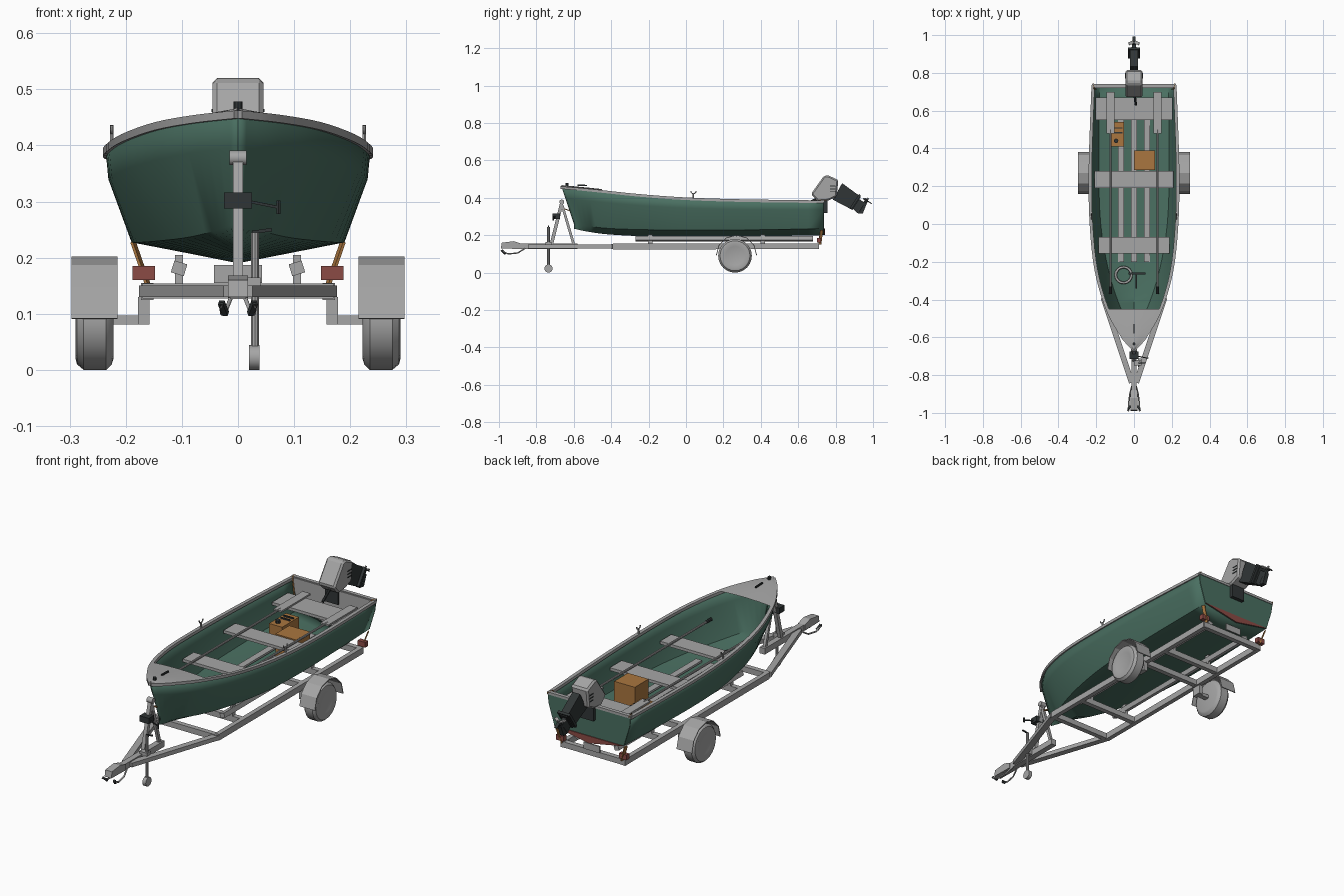
import bpy, bmesh, math
from mathutils import Vector, Matrix

if "Cube" in bpy.data.objects:
    bpy.data.objects.remove(bpy.data.objects["Cube"])


def material(name, rgb):
    m = bpy.data.materials.new(name)
    m.use_nodes = True
    m.diffuse_color = (*rgb, 1)
    m.node_tree.nodes["Principled BSDF"].inputs["Base Color"].default_value = (*rgb, 1)
    return m


GREEN = material("hull green", (.068, .16, .12))
GREY = material("painted grey", (.38, .38, .38))
DARK = material("dark metal", (.03, .036, .037))
ORANGE = material("orange", (.40, .18, .05))
RED = material("dull red", (.26, .07, .06))


def finish(name, bm, mat, smooth=False):
    bmesh.ops.recalc_face_normals(bm, faces=bm.faces)
    me = bpy.data.meshes.new(name)
    bm.to_mesh(me)
    bm.free()
    me.materials.append(mat)
    ob = bpy.data.objects.new(name, me)
    bpy.context.collection.objects.link(ob)
    if smooth:
        bpy.ops.object.select_all(action='DESELECT')
        ob.select_set(True)
        bpy.context.view_layer.objects.active = ob
        bpy.ops.object.shade_smooth_by_angle(angle=math.radians(35))
    return ob


def box(name, mat, x, y, z, tilt=0):
    """Box from (min, max) ranges, tilted about its own y axis."""
    bm = bmesh.new()
    mid = [(a + b) / 2 for a, b in (x, y, z)]
    size = [b - a for a, b in (x, y, z)]
    mtx = Matrix.Translation(mid) @ Matrix.Rotation(tilt, 4, 'Y') @ Matrix.Diagonal((*size, 1))
    bmesh.ops.create_cube(bm, size=1, matrix=mtx)
    return finish(name, bm, mat)


def beam(name, mat, a, b, w, h=None, sides=0):
    """Square bar, or a round one when sides is given, from a to b."""
    a, b = Vector(a), Vector(b)
    d = b - a
    turn = d.to_track_quat('Z', 'X' if abs(d.normalized().x) < .9 else 'Y').to_matrix().to_4x4()
    mtx = Matrix.Translation((a + b) / 2) @ turn
    bm = bmesh.new()
    if sides:
        bmesh.ops.create_cone(bm, cap_ends=True, segments=sides, radius1=w / 2,
                              radius2=(h or w) / 2, depth=d.length, matrix=mtx)
    else:
        bmesh.ops.create_cube(bm, size=1, matrix=mtx @ Matrix.Diagonal((h or w, w, d.length, 1)))
    return finish(name, bm, mat, sides > 7)


def loft(name, mat, rings, loop=False, smooth=True):
    bm = bmesh.new()
    rows = [[bm.verts.new(p) for p in r] for r in rings]
    for r, s in zip(rows, rows[1:]):
        n = len(r)
        for i in range(n if loop else n - 1):
            j = (i + 1) % n
            bm.faces.new((r[i], r[j], s[j], s[i]))
    if loop:
        bm.faces.new(rows[0])
        bm.faces.new(rows[-1])
    bmesh.ops.remove_doubles(bm, verts=bm.verts, dist=.0002)
    return finish(name, bm, mat, smooth)


def prism(name, mat, pts, x0, x1):
    """Side profile of (y, z) points extruded across x."""
    return loft(name, mat, [[(x, y, z) for y, z in pts] for x in (x0, x1)], True, False)


def tube(name, mat, pts, r):
    cu = bpy.data.curves.new(name, 'CURVE')
    cu.dimensions = '3D'
    cu.bevel_depth, cu.bevel_resolution = r, 1
    sp = cu.splines.new('POLY')
    sp.points.add(len(pts) - 1)
    for p, co in zip(sp.points, pts):
        p.co = (*co, 1)
    cu.materials.append(mat)
    ob = bpy.data.objects.new(name, cu)
    bpy.context.collection.objects.link(ob)


# Hull stations: sheer y, half beam, sheer z, bottom y, chine half width, chine z, keel z
KEYS = [(.735, .22, .38, .735, .185, .235, .2), (.3, .235, .386, .3, .19, .228, .193),
        (0, .23, .396, 0, .18, .227, .19), (-.25, .203, .414, -.24, .14, .23, .195),
        (-.45, .145, .435, -.42, .085, .237, .205), (-.58, .075, .448, -.53, .035, .25, .22),
        (-.665, .002, .456, -.6, .001, .262, .235)]


def smooth_stations(keys, steps=4):
    out = []
    for i in range(len(keys) - 1):
        p0, p1, p2, p3 = (keys[min(max(i + k, 0), len(keys) - 1)] for k in (-1, 0, 1, 2))
        for s in range(steps):
            t = s / steps
            out.append([.5 * (2 * b + (c - a) * t + (2 * a - 5 * b + 4 * c - d) * t * t
                              + (3 * b - a - 3 * c + d) * t ** 3) for a, b, c, d in zip(p0, p1, p2, p3)])
    return out + [list(keys[-1])]


ST = smooth_stations(KEYS)


def section(s):
    y, b, zs, yb, c, zc, zk = s
    half = [(b, y, zs), (c + (b - c) * .9, yb + (y - yb) * .7, zc + (zs - zc) * .7), (c, yb, zc)]
    return half + [(0, yb, zk)] + [(-p[0], p[1], p[2]) for p in reversed(half)]


hull = loft("hull", GREEN, [section(s) for s in ST])
shell = hull.modifiers.new("shell", 'SOLIDIFY')
shell.thickness = .006
shell.offset = -1

# Transom, its red lower strip and grey inner board
outline = [(p[0], p[2]) for p in section(ST[0])]
for nm, mat, pts, y0, y1 in (("transom", GREEN, outline, .729, .738),
                             ("transom_lining", GREY, [(x * .96, z + .004) for x, z in outline], .72, .729),
                             ("transom_red_strip", RED, outline[2:5], .738, .742)):
    loft(nm, mat, [[(x, y, z) for x, z in pts] for y in (y0, y1)], True, False)
beam("transom_cap", GREY, (-.222, .732, .383), (.222, .732, .383), .012, .018)

# Gunwales and bow deck
for sx, nm in ((1, "left"), (-1, "right")):
    loft(nm + "_gunwale", GREY, [[(sx * max(b + o, 0), y - (.006 if o > 0 and y < -.6 else 0), z + h)
         for o, h in ((-.012, -.008), (.005, -.008), (.005, .006), (-.012, .006))]
         for y, b, z, *_ in ST], True)
loft("bow_deck", GREY, [[(k * s[1], s[0], s[2] + .006 + .006 * (1 - k * k)) for k in (-1, -.5, 0, .5, 1)]
                        for s in ST if s[0] < -.42])
beam("bow_light", DARK, (0, -.635, .46), (0, -.635, .478), .016, sides=8)
beam("bow_cleat", DARK, (0, -.58, .468), (0, -.53, .466), .007)

# Thwarts and floor slats
for nm, y0, y1, w in (("rear", .55, .67, .203), ("middle", .19, .28, .21), ("front", -.155, -.07, .187)):
    box(nm + "_thwart", GREY, (-w, w), (y0, y1), (.318, .332))
for x in (-.07, 0, .07):
    box("floor_slat", GREY, (x - .016, x + .016), (-.2, .57), (.216, .226))

# Oars, rowlocks and tie-down straps, mirrored
for sx in (1, -1):
    x = sx * .125
    beam("oar_shaft", GREY, (x, -.33, .34), (x, .5, .34), .011, sides=8)
    beam("oar_grip", DARK, (x, -.37, .34), (x, -.33, .34), .015, sides=8)
    box("oar_blade", GREY, (x - .021, x + .021), (.48, .7), (.335, .343))
    beam("rowlock_pin", GREY, (sx * .225, .04, .39), (sx * .225, .04, .425), .008, sides=6)
    tube("rowlock_horns", GREY, [(sx * .225, .04 + .014 * math.cos(a), .436 - .014 * math.sin(a))
         for a in [i * math.pi / 6 for i in range(7)]], .003)
    tube("tie_down_strap", ORANGE, [(sx * .2, .715, .3), (sx * .21, .715, .388), (sx * .218, .745, .386)], .003)
    beam("tie_down_webbing", ORANGE, (sx * .187, .725, .228), (sx * .16, .715, .15), .016, .005)

# Loose gear: fuel tank, box, rope coil and anchor
box("fuel_tank", ORANGE, (-.122, -.052), (.41, .54), (.226, .305))
beam("fuel_cap", DARK, (-.095, .44, .305), (-.095, .44, .318), .024, sides=8)
for y in (.48, .505):
    box("tank_handle", DARK, (-.11, -.06), (y, y + .007), (.305, .311))
box("storage_box", ORANGE, (0, .11), (.285, .39), (.226, .335))
tube("rope_coil", GREY, [(-.055 + .042 * math.cos(a), -.27 + .042 * math.sin(a), .235)
     for a in [i * math.pi / 8 for i in range(17)]], .007)
beam("anchor_shank", DARK, (.012, -.34, .23), (.012, -.26, .235), .01)
beam("anchor_arms", DARK, (-.03, -.262, .236), (.06, -.262, .236), .012)

# Outboard motor, tilted up
cowl = prism("motor_cowl", GREY, [(.668, .42), (.738, .518), (.76, .52), (.815, .495), (.805, .405), (.76, .385), (.705, .38)], -.045, .045)
bev = cowl.modifiers.new("bevel", 'BEVEL')
bev.width, bev.segments = .008, 1
for z in (.43, .445, .46):
    box("cowl_vent", DARK, (-.047, .047), (.77, .8), (z, z + .005))
prism("motor_leg", DARK, [(.785, .39), (.835, .478), (.935, .405), (.89, .335)], -.02, .02)
prism("motor_cavitation_plate", DARK, [(.875, .345), (.925, .42), (.935, .413), (.885, .338)], -.033, .033)
prism("motor_skeg", DARK, [(.885, .35), (.925, .395), (.965, .365), (.945, .315), (.915, .318)], -.01, .01)
beam("motor_gearcase", DARK, (0, .925, .325), (0, .965, .385), .026, .018, sides=8)
beam("propeller_hub", GREY, (0, .962, .38), (0, .975, .399), .016, .008, sides=8)
side, up = Vector((1, 0, 0)), Vector((0, .82, -.57))
for i in range(3):
    a = math.pi / 2 + i * math.tau / 3
    c = Vector((0, .966, .387))
    beam("propeller_blade", GREY if i else DARK, c, c + (side * math.cos(a) + up * math.sin(a)) * .032, .016, .005)
box("motor_clamp", DARK, (-.035, .035), (.712, .756), (.32, .4))
beam("motor_tiller", DARK, (0, .71, .4), (.01, .63, .36), .013, sides=8)

# Trailer frame
for sx in (1, -1):
    path = [(sx * .012, -.84, .14), (sx * .162, -.39, .14), (sx * .162, .71, .14)]
    for a, b in zip(path, path[1:]):
        beam("side_rail", GREY, a, b, .022, .03) if a[1] > -.5 else beam("draw_bar", GREY, a, b, .03, .02)
    x = sx * .105
    box("bunk", GREY, (x - .012, x + .012), (-.27, .68), (.17, .192), -sx * .3)
    for y in (-.19, .41):
        box("bunk_post", GREY, (x - .007, x + .007), (y - .012, y + .012), (.15, .205))
    box("tail_light", RED, (sx * .168 - .02, sx * .168 + .02), (.7, .722), (.16, .185))
    # Wheel, stub axle and mudguard
    box("stub_axle", GREY, (min(sx * .165, sx * .24), max(sx * .165, sx * .24)), (.25, .275), (.081, .097))
    box("axle_hanger", GREY, (sx * .168 - .01, sx * .168 + .01), (.24, .285), (.081, .13))
    loft("wheel", GREY, [[(sx * px, .262 + r * math.cos(a), .09 + r * math.sin(a))
         for a in [i * math.tau / 24 for i in range(24)]]
         for px, r in ((.222, .07), (.225, .08), (.235, .09), (.275, .09), (.287, .08), (.29, .068), (.284, .05))], True)
    guard = loft("mudguard", GREY, [[(sx * px, .27 + .11 * math.cos(a), .092 + .11 * math.sin(a))
                 for px in (.215, .297)] for a in [i * math.pi / 6 for i in range(7)]], smooth=False)
    guard.modifiers.new("plate", 'SOLIDIFY').thickness = .004
    # Safety chains
    tube("safety_chain", GREY, [(sx * .012, -.86, .13), (sx * .022, -.9, .105), (sx * .028, -.95, .1), (sx * .03, -.99, .118)], .004)
    beam("chain_hook", DARK, (sx * .03, -.985, .12), (sx * .022, -.965, .1), .01)
for y in (-.39, -.19, .26, .41, .7):
    box("cross_member", GREY, (-.17, .17), (y - .012, y + .012), (.127, .154))
box("number_plate", GREY, (-.043, .043), (.714, .72), (.155, .187))

# Coupling, jockey wheel and winch post
box("tongue", GREY, (-.014, .014), (-.93, -.58), (.126, .155))
prism("coupling", GREY, [(-.99, .13), (-.985, .16), (-.92, .168), (-.88, .155), (-.88, .128)], -.018, .018)
beam("jockey_tube", GREY, (.03, -.735, .04), (.03, -.735, .245), .015, sides=10)
beam("jockey_wheel", GREY, (.02, -.735, .022), (.038, -.735, .022), .044, sides=16)
beam("jockey_crank", DARK, (.025, -.735, .245), (.06, -.735, .25), .006)
box("jockey_clamp", GREY, (0, .04), (-.75, -.72), (.13, .165))
beam("winch_post", GREY, (0, -.72, .15), (0, -.665, .37), .018)
beam("winch_brace", GREY, (0, -.6, .15), (0, -.662, .36), .014)
beam("bow_roller", GREY, (-.015, -.664, .378), (.015, -.664, .378), .026, sides=12)
box("winch", DARK, (-.025, .025), (-.715, -.675), (.288, .316))
beam("winch_handle", DARK, (.02, -.7, .3), (.07, -.71, .29), .005)
beam("winch_grip", DARK, (.072, -.71, .278), (.072, -.71, .302), .008, sides=6)
beam("bow_strap", ORANGE, (0, -.66, .345), (0, -.62, .33), .012, .005)
